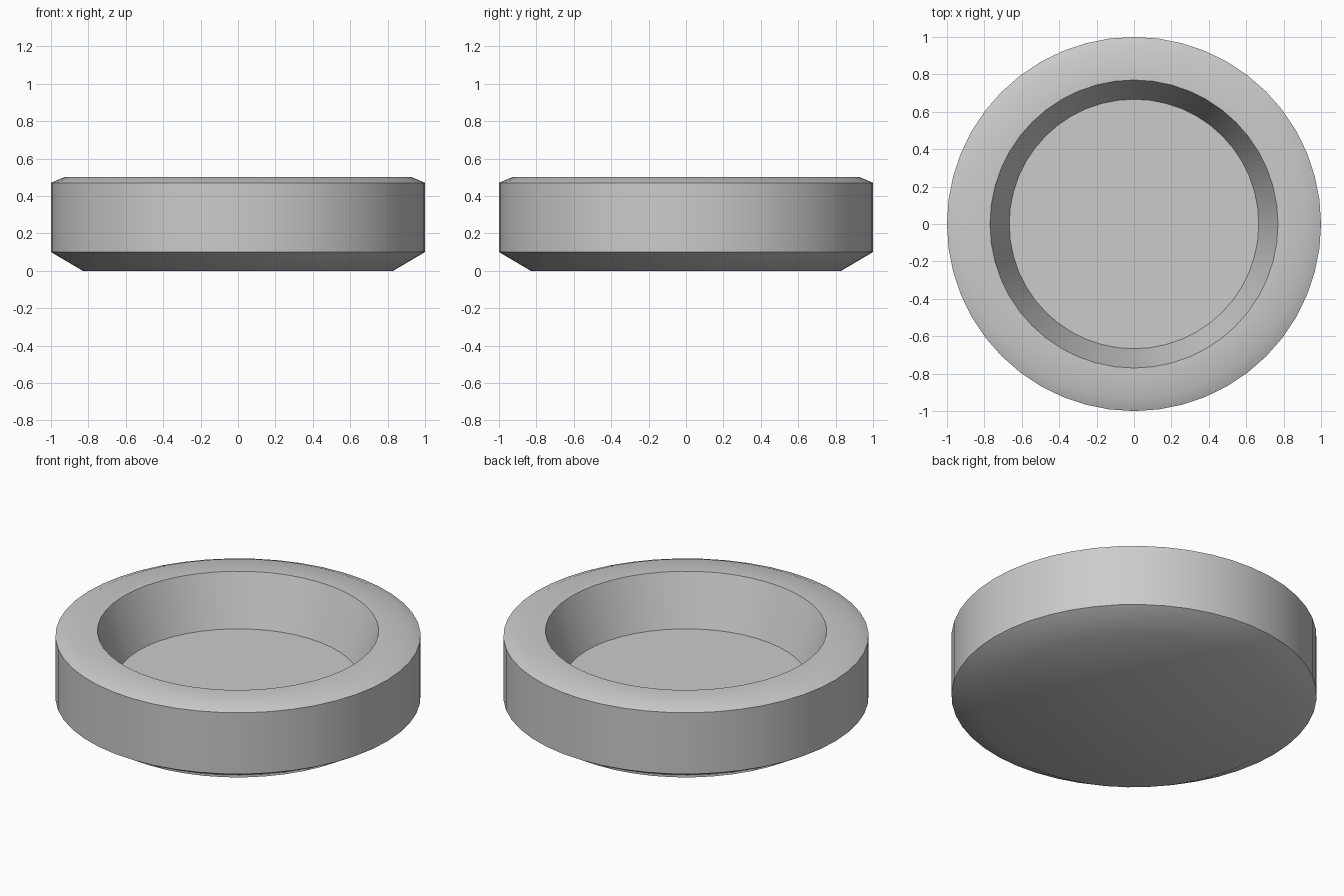
import bpy, bmesh, math

if "Cube" in bpy.data.objects:
    bpy.data.objects.remove(bpy.data.objects["Cube"])

SEGMENTS = 48

# Half cross-section of the dish as (radius, height), outside bottom to inside floor
PROFILE = [(0.83, 0.0), (1.0, 0.10), (1.0, 0.47), (0.93, 0.50),
           (0.77, 0.50), (0.667, 0.20)]


def lathe(name, profile, segments):
    bm = bmesh.new()
    rings = []
    for r, z in profile:
        rings.append([bm.verts.new((r * math.cos(2 * math.pi * i / segments),
                                    r * math.sin(2 * math.pi * i / segments), z))
                      for i in range(segments)])
    # Walls between neighbouring rings
    for low, high in zip(rings, rings[1:]):
        for i in range(segments):
            j = (i + 1) % segments
            bm.faces.new((low[i], low[j], high[j], high[i]))
    # Underside and recessed floor
    bm.faces.new(list(reversed(rings[0])))
    bm.faces.new(rings[-1])
    mesh = bpy.data.meshes.new(name)
    bm.to_mesh(mesh)
    bm.free()
    obj = bpy.data.objects.new(name, mesh)
    bpy.context.collection.objects.link(obj)
    return obj


# Round dish with chamfered foot, softened rim and tapered recess
dish = lathe("round_dish", PROFILE, SEGMENTS)
bpy.context.view_layer.objects.active = dish
dish.select_set(True)
bpy.ops.object.shade_smooth_by_angle(angle=math.radians(35))
